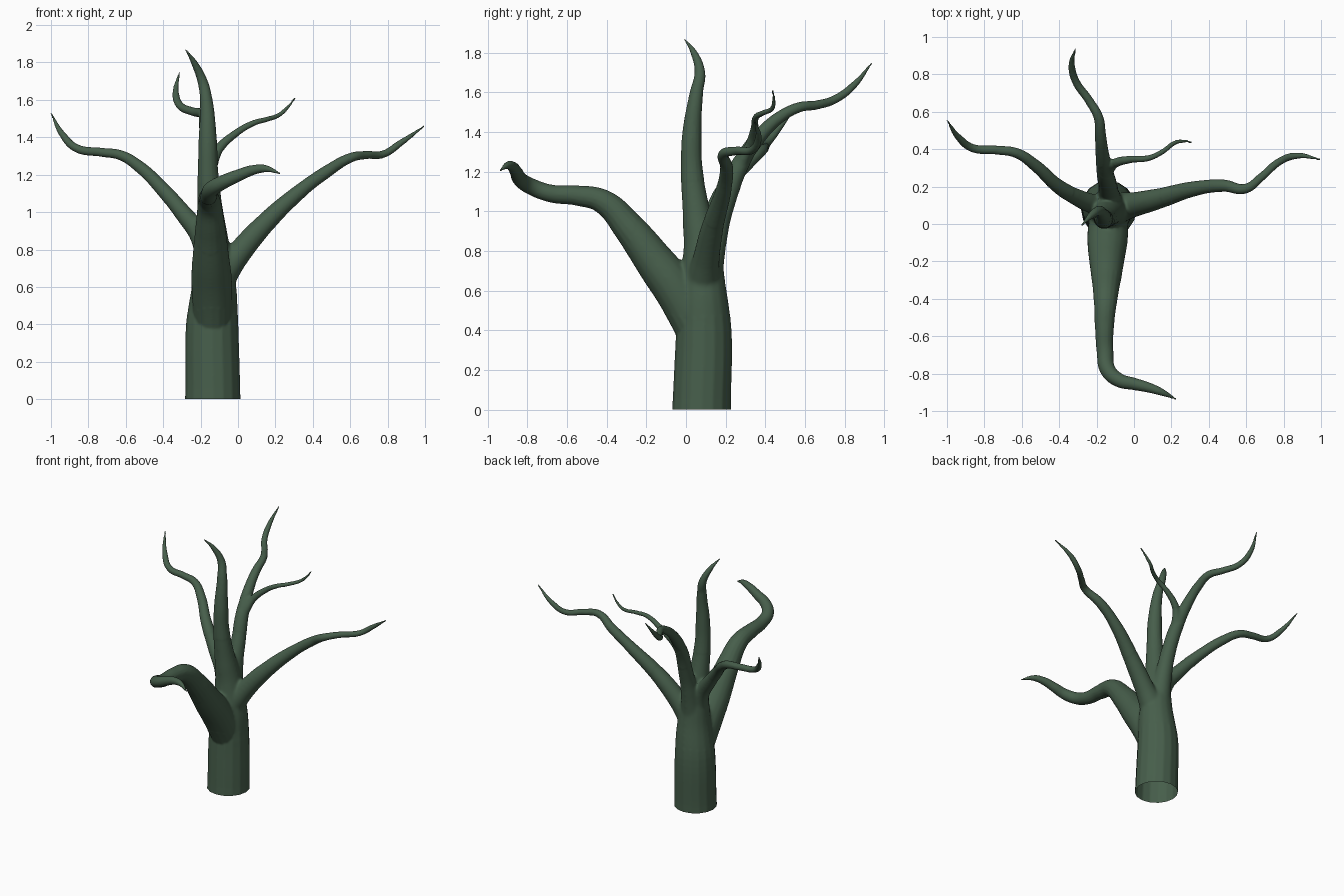
import bpy, bmesh
from mathutils import Vector


def limb(name, pts):
    """Tapered round limb through (x, y, z, radius) points."""
    cu = bpy.data.curves.new(name, 'CURVE')
    cu.dimensions = '3D'
    cu.bevel_depth = 1.0
    cu.bevel_resolution = 6
    cu.resolution_u = 8
    cu.use_fill_caps = True
    sp = cu.splines.new('BEZIER')
    sp.radius_interpolation = 'CARDINAL'
    sp.bezier_points.add(len(pts) - 1)
    for bp, (x, y, z, r) in zip(sp.bezier_points, pts):
        bp.co = (x, y, z)
        bp.radius = r
        bp.handle_left_type = bp.handle_right_type = 'AUTO'
    ob = bpy.data.objects.new(name, cu)
    bpy.context.collection.objects.link(ob)
    return ob


# Trunk running up into the central leader
trunk = limb("tree", [
    (-.135, .075, -.1, .149), (-.135, .08, .05, .147), (-.138, .09, .4, .14),
    (-.128, .085, .6, .12), (-.135, .08, .8, .095), (-.147, .055, .98, .073),
    (-.16, .03, 1.2, .056), (-.162, .03, 1.4, .048), (-.17, .053, 1.6, .034),
    (-.19, .07, 1.7, .027), (-.235, .04, 1.8, .017), (-.28, -.008, 1.87, .005)])

# Main branches
front = limb("front_branch", [
    (-.135, .05, .4, .1), (-.14, -.05, .6, .11), (-.145, -.16, .75, .1),
    (-.148, -.29, .92, .08), (-.153, -.42, 1.05, .062), (-.158, -.55, 1.08, .051),
    (-.155, -.68, 1.09, .045), (-.14, -.78, 1.125, .042), (-.08, -.835, 1.16, .038),
    (0, -.855, 1.195, .033), (.08, -.875, 1.225, .027), (.15, -.9, 1.232, .019),
    (.226, -.937, 1.206, .005)])
right = limb("right_branch", [
    (-.12, .08, .62, .09), (-.02, .1, .75, .07), (.13, .135, .925, .056),
    (.33, .19, 1.11, .04), (.48, .205, 1.22, .033), (.6, .19, 1.29, .026),
    (.68, .25, 1.305, .022), (.78, .335, 1.311, .02), (.87, .365, 1.37, .017),
    (.998, .345, 1.462, .005)])
left = limb("left_branch", [
    (-.14, .08, .72, .08), (-.2, .1, .87, .058), (-.29, .135, .99, .048),
    (-.41, .205, 1.13, .038), (-.53, .315, 1.245, .032), (-.63, .38, 1.305, .027),
    (-.73, .395, 1.32, .024), (-.86, .405, 1.34, .022), (-.935, .46, 1.41, .018),
    (-1, .555, 1.53, .005)])
back = limb("back_branch", [
    (-.13, .09, .6, .085), (-.135, .155, .9, .06), (-.14, .21, 1.08, .051),
    (-.155, .275, 1.24, .045), (-.17, .38, 1.39, .036), (-.18, .48, 1.48, .03),
    (-.19, .57, 1.525, .026), (-.24, .66, 1.537, .023), (-.31, .76, 1.57, .021),
    (-.333, .85, 1.64, .017), (-.313, .938, 1.75, .005)])
# Thin side twig on the back branch
twig = limb("twig", [
    (-.15, .265, 1.22, .034), (-.1, .325, 1.34, .026), (-.02, .345, 1.415, .02),
    (.08, .353, 1.475, .016), (.15, .385, 1.495, .014), (.22, .435, 1.52, .012),
    (.265, .443, 1.56, .009), (.308, .437, 1.614, .005)])

# Join the limbs and fuse them into one skin
bpy.ops.object.select_all(action='DESELECT')
for ob in (trunk, front, right, left, back, twig):
    ob.select_set(True)
bpy.context.view_layer.objects.active = trunk
bpy.ops.object.convert(target='MESH')
tree = bpy.context.view_layer.objects.active
bpy.ops.object.join()
rm = tree.modifiers.new("fuse", 'REMESH')
rm.mode = 'VOXEL'
rm.voxel_size = .007
bpy.ops.object.modifier_apply(modifier=rm.name)

# Soften the crotches, then cut the base open at the ground
bm = bmesh.new()
bm.from_mesh(tree.data)
crotch = Vector((-.14, .07, .8))
joints = [v for v in bm.verts if (v.co - crotch).length < .36
          or (v.co - Vector((-.13, .3, 1.3))).length < .07]
for i in range(14):
    bmesh.ops.smooth_vert(bm, verts=joints, factor=.5,
                          use_axis_x=True, use_axis_y=True, use_axis_z=True)
bmesh.ops.smooth_vert(bm, verts=bm.verts[:], factor=.5,
                      use_axis_x=True, use_axis_y=True, use_axis_z=True)
bmesh.ops.bisect_plane(bm, geom=bm.verts[:] + bm.edges[:] + bm.faces[:],
                       plane_co=(0, 0, 0), plane_no=(0, 0, 1), clear_inner=True)
for f in bm.faces:
    f.smooth = True
bm.to_mesh(tree.data)
bm.free()
tree.name = "tree"

# Dark green bark
mat = bpy.data.materials.new("green_bark")
mat.diffuse_color = (.062, .112, .07, 1)
tree.data.materials.clear()
tree.data.materials.append(mat)
